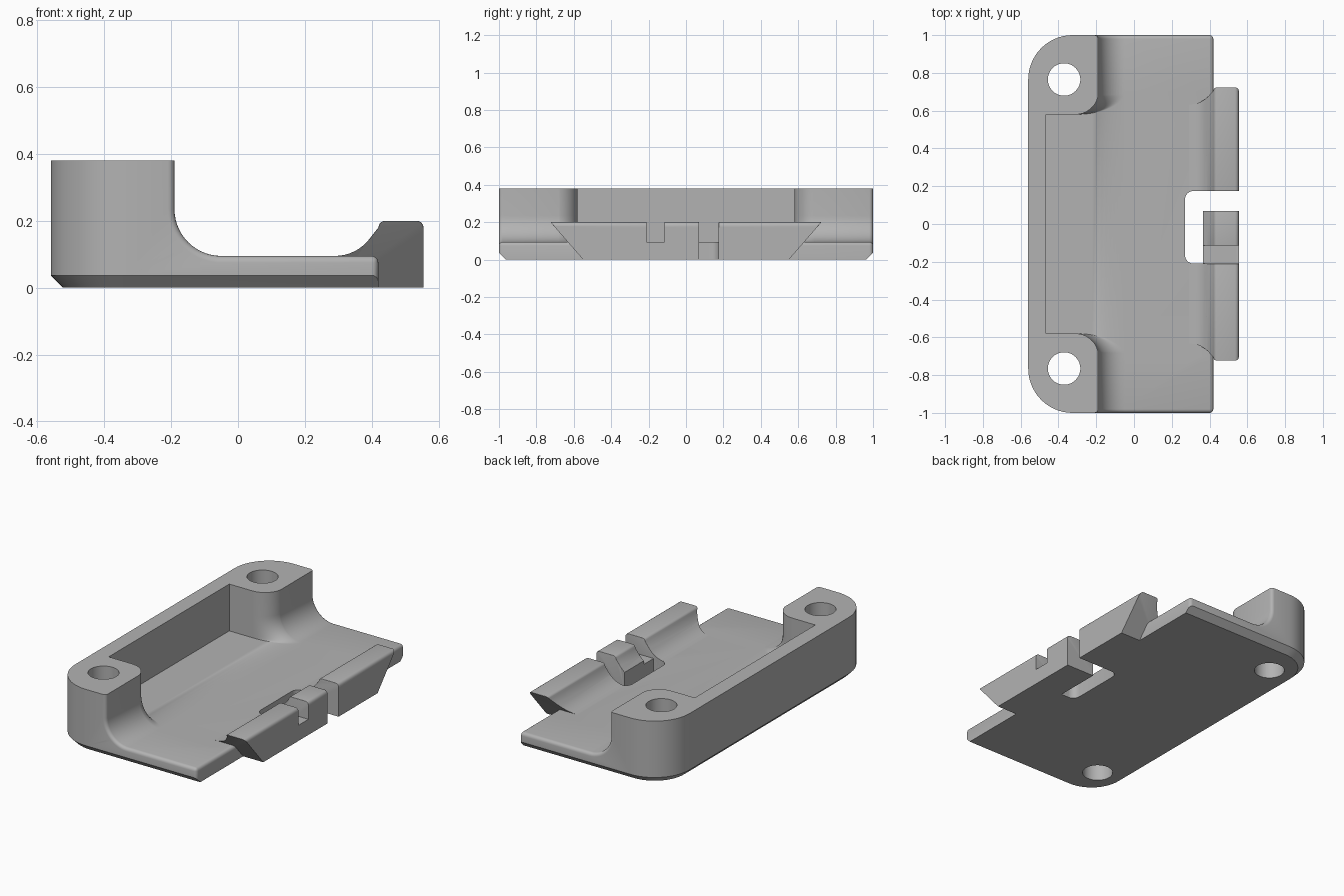
import bpy, bmesh
from math import sin, cos, pi

cube = bpy.data.objects.get("Cube")
if cube:
    bpy.data.objects.remove(cube, do_unlink=True)

grey = bpy.data.materials.new("plain grey")
grey.use_nodes = True
grey.diffuse_color = (0.45, 0.45, 0.45, 1)
grey.node_tree.nodes["Principled BSDF"].inputs["Base Color"].default_value = (0.45, 0.45, 0.45, 1)

FLOOR, TOP = 0.095, 0.38


def arc(cx, cy, rx, ry, a0, a1, n=14):
    """Points on an elliptical arc, angles in degrees."""
    angles = [(a0 + (a1 - a0) * i / n) * pi / 180 for i in range(n + 1)]
    return [(cx + rx * cos(a), cy + ry * sin(a)) for a in angles]


def loft(name, rings, soft=None, width=0.02):
    """Closed solid through matching rings; edges picked by soft() are rounded."""
    bm = bmesh.new()
    rows = [[bm.verts.new(p) for p in ring] for ring in rings]
    n = len(rows[0])
    for a, b in zip(rows, rows[1:]):
        for i in range(n):
            j = (i + 1) % n
            bm.faces.new((a[i], a[j], b[j], b[i]))
    bm.faces.new(rows[0])
    bm.faces.new(rows[-1])
    bmesh.ops.recalc_face_normals(bm, faces=bm.faces)
    if soft:
        edges = [e for e in bm.edges if soft(e.verts[0].co, e.verts[1].co)]
        bmesh.ops.bevel(bm, geom=edges, offset=width, segments=4, profile=0.5,
                        affect='EDGES', clamp_overlap=True)
    mesh = bpy.data.meshes.new(name)
    bm.to_mesh(mesh)
    bm.free()
    mesh.materials.append(grey)
    obj = bpy.data.objects.new(name, mesh)
    bpy.context.collection.objects.link(obj)
    return obj


def boolean(obj, tool, operation):
    mod = obj.modifiers.new(operation.lower(), 'BOOLEAN')
    mod.operation, mod.solver, mod.object = operation, 'EXACT', tool
    bpy.context.view_layer.objects.active = obj
    bpy.ops.object.modifier_apply(modifier=mod.name)
    bpy.data.objects.remove(tool, do_unlink=True)


def smooth(obj):
    bpy.ops.object.select_all(action='DESELECT')
    obj.select_set(True)
    bpy.context.view_layer.objects.active = obj
    bpy.ops.object.shade_smooth_by_angle(angle=pi / 6)


# Body: side profile with a large concave fillet, rounded along its outer rims
fillet = arc(-0.05, FLOOR + 0.14, 0.14, 0.14, 270, 180)
profile = [(-0.56, 0), (0.42, 0), (0.42, FLOOR)] + fillet + [(-0.19, TOP), (-0.56, TOP)]


def body_rim(a, b):
    same_end = abs(a.y - b.y) < 0.01
    rim = same_end and min(a.x, b.x) > -0.2 and min(a.z, b.z) > 0.05
    front_edge = min(a.x, b.x) > 0.41 and max(a.z, b.z) > 0.05
    return rim or front_edge


body = loft("body", [[(x, y, z) for x, z in profile] for y in (-1, 1)], body_rim)


# Envelope: rounded rear corners and chamfered underside
def outline(inset, z):
    r = 0.235 - inset
    half = [(0.5, 1 - inset)] + arc(-0.325, 0.765, r, r, 90, 180)
    return [(x, y, z) for x, y in half] + [(x, -y, z) for x, y in reversed(half)]


boolean(body, loft("envelope", [outline(0.037, 0), outline(0, 0.037), outline(0, 0.45)]), 'INTERSECT')


# Pocket between the two posts, its corners flaring into the fillet
def pocket_ring(reach, z):
    half = [(-0.465, 0.58)] + arc(-0.31, 0.70, reach + 0.312, 0.12, 270, 360) + [(0.6, 0.70)]
    return [(x, y, z) for x, y in half] + [(x, -y, z) for x, y in reversed(half)]


boolean(body, loft("pocket", [pocket_ring(x, z) for x, z in fillet + [(-0.19, 0.45)]]), 'DIFFERENCE')

# Screw holes
for side in (1, -1):
    ring = arc(-0.37, side * 0.765, 0.086, 0.086, 0, 360, 40)[:-1]
    hole = loft("hole", [[(x, y, z) for x, y in ring] for z in (-0.1, 0.5)])
    boolean(body, hole, 'DIFFERENCE')

# Slot around the spring latch
slot_outline = ([(0.7, 0.175)] + arc(0.315, 0.13, 0.045, 0.045, 90, 180, 6)
                + arc(0.315, -0.165, 0.045, 0.045, 180, 270, 6) + [(0.7, -0.21)])
boolean(body, loft("slot", [[(x, y, z) for x, y in slot_outline] for z in (-0.1, 0.5)]), 'DIFFERENCE')
smooth(body)

# Front lip: concave inner face, rounded crest
lip_inner = arc(0.29, FLOOR + 0.13, 0.13, 0.13, 270, 325, 8)
crest = [(0.42, 0.18)] + arc(0.44, 0.18, 0.02, 0.02, 150, 90, 3) + arc(0.535, 0.18, 0.02, 0.02, 90, 0, 4)


def lip_part(name, start, low, high):
    curve = [p for p in lip_inner if p[0] > start + 0.005]
    first = FLOOR if start < 0.3 else 0.117
    section = [(0.555, 0), (start, 0), (start, first)] + curve + crest

    def rim(a, b):
        across = abs(a.x - b.x) + abs(a.z - b.z) < 0.001
        return not across and min(a.z, b.z) > 0.13 and abs(a.y - b.y) < 0.05

    part = loft(name, [[(x, f(z), z) for x, z in section] for f in (low, high)], rim, 0.015)
    smooth(part)


def slope(z):
    return 0.55 + 0.87 * z


lip_part("left_lip", 0.29, lambda z: 0.175, slope)
lip_part("right_lip", 0.29, lambda z: -slope(z), lambda z: -0.21)
lip_part("latch_button", 0.365, lambda z: -0.115, lambda z: 0.07)

# Low arm joining the latch button to the right lip
arm = [(0.365, -0.23), (0.555, -0.23), (0.555, -0.1), (0.365, -0.1)]
loft("latch_arm", [[(x, y, z) for x, y in arm] for z in (0, FLOOR)])
